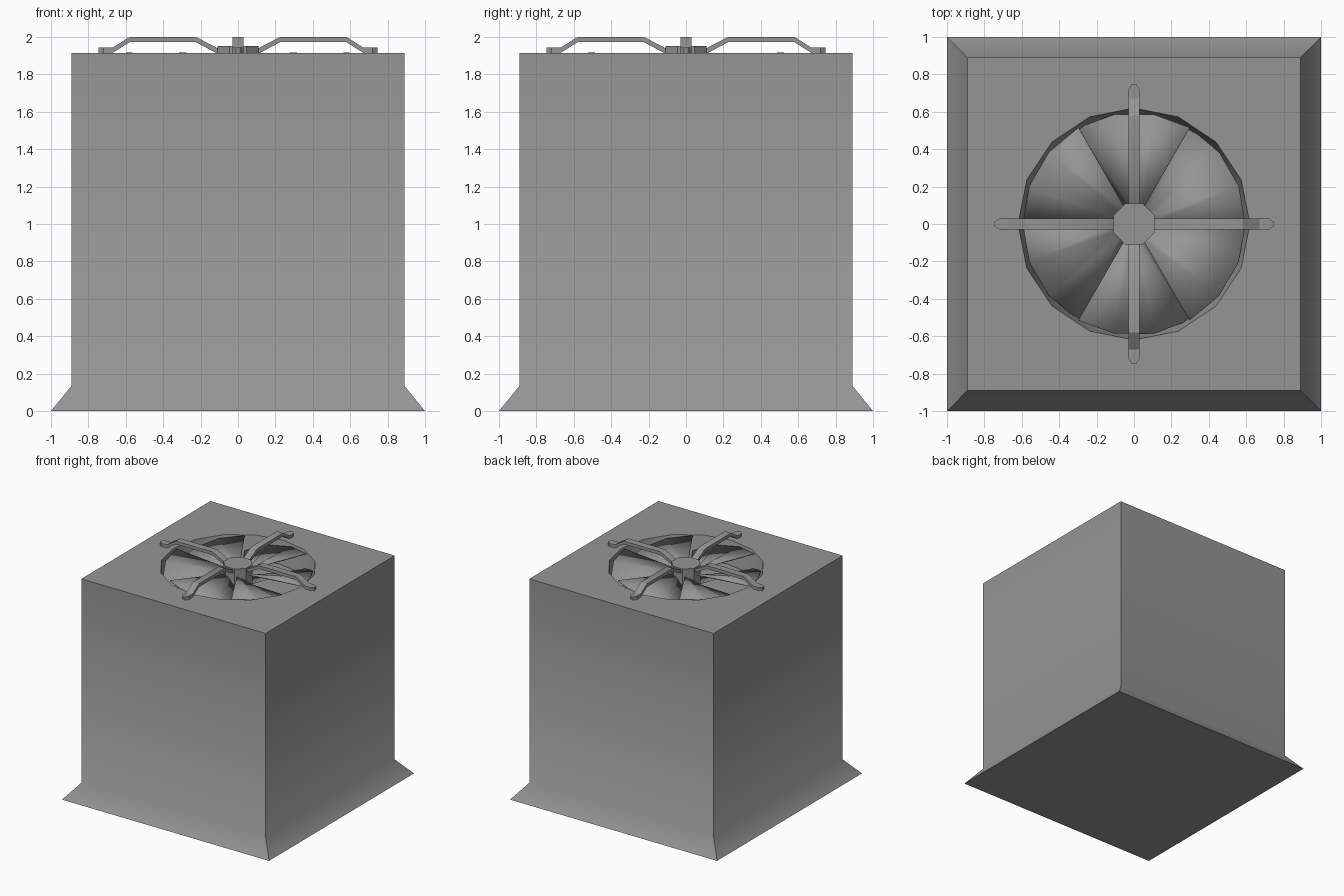
import bpy
import bmesh
from math import cos, sin, radians, pi

cube = bpy.data.objects.get("Cube")
if cube:
    bpy.data.objects.remove(cube, do_unlink=True)

# Single grey metal
grey = bpy.data.materials.new("grey_metal")
grey.use_nodes = True
colour = (0.3, 0.3, 0.3, 1.0)
grey.diffuse_color = colour
for node in grey.node_tree.nodes:
    if node.type == 'BSDF_PRINCIPLED':
        node.inputs["Base Color"].default_value = colour


def finish(bm, name, angle=30, fix_normals=True):
    if fix_normals:
        bmesh.ops.recalc_face_normals(bm, faces=bm.faces[:])
    mesh = bpy.data.meshes.new(name)
    bm.to_mesh(mesh)
    bm.free()
    mesh.materials.append(grey)
    obj = bpy.data.objects.new(name, mesh)
    bpy.context.scene.collection.objects.link(obj)
    bpy.ops.object.select_all(action='DESELECT')
    obj.select_set(True)
    bpy.context.view_layer.objects.active = obj
    bpy.ops.object.shade_smooth_by_angle(angle=radians(angle))
    return obj


def ring(bm, radius, z, sides, turn=0.0):
    return [bm.verts.new((radius * cos(turn + 2 * pi * i / sides),
                          radius * sin(turn + 2 * pi * i / sides), z))
            for i in range(sides)]


def bridge(bm, a, b):
    n = len(a)
    for i in range(n):
        j = (i + 1) % n
        bm.faces.new((a[i], a[j], b[j], b[i]))


def loop_edges(bm, verts):
    return [bm.edges.get((v, verts[(i + 1) % len(verts)]))
            for i, v in enumerate(verts)]


# Housing: flared foot, straight walls, tapered round opening with a floor
TOP = 1.915
bm = bmesh.new()
corner = 2 ** 0.5
foot = ring(bm, corner, 0, 4, pi / 4)
waist = ring(bm, 0.89 * corner, 0.135, 4, pi / 4)
lid = ring(bm, 0.89 * corner, TOP, 4, pi / 4)
rim = ring(bm, 0.62, TOP, 16)
well = ring(bm, 0.58, 1.72, 16)
bm.faces.new(foot)
bridge(bm, foot, waist)
bridge(bm, waist, lid)
bridge(bm, rim, well)
bm.faces.new(well)
bmesh.ops.triangle_fill(bm, use_beauty=True,
                        edges=loop_edges(bm, lid) + loop_edges(bm, rim))
finish(bm, "housing", 45)

# Fan blades: six curved sectors, each falling away anticlockwise
bm = bmesh.new()
drops = (0, 0.02, 0.06, 0.13)
for blade in range(6):
    rows = []
    for step, drop in enumerate(drops):
        a = radians(60 * blade + 20 * step)
        rows.append([bm.verts.new((r * cos(a), r * sin(a), z - drop))
                     for r, z in ((0.09, 1.88), (0.595, 1.918))])
    for p, q in zip(rows, rows[1:]):
        bm.faces.new((p[0], p[1], q[1], q[0]))
blades = finish(bm, "fan_blades", 45, fix_normals=False)
shell = blades.modifiers.new("thickness", 'SOLIDIFY')
shell.thickness = 0.008
shell.offset = -1

# Octagonal hub
bm = bmesh.new()
low = ring(bm, 0.119, 1.72, 8, pi / 8)
high = ring(bm, 0.119, 1.952, 8, pi / 8)
bridge(bm, low, high)
bm.faces.new(low)
bm.faces.new(high)
finish(bm, "fan_hub")

# Four bent guard bars: radius, underside, top, half width
stations = ((0.09, 1.90, 1.93, 0.03), (0.225, 1.972, 2.0, 0.03),
            (0.58, 1.972, 2.0, 0.03), (0.67, 1.915, 1.943, 0.03),
            (0.72, 1.915, 1.943, 0.03), (0.745, 1.915, 1.943, 0.012))
for index, side in enumerate(("left", "back", "right", "front")):
    c, s = ((1, 0), (0, 1), (-1, 0), (0, -1))[index]
    bm = bmesh.new()
    sections = []
    for x, under, over, w in stations:
        sections.append([bm.verts.new((x * c - y * s, x * s + y * c, z))
                         for y, z in ((-w, under), (w, under), (w, over), (-w, over))])
    for a, b in zip(sections, sections[1:]):
        bridge(bm, a, b)
    bm.faces.new(sections[0])
    bm.faces.new(sections[-1])
    finish(bm, "guard_bar_" + side)
